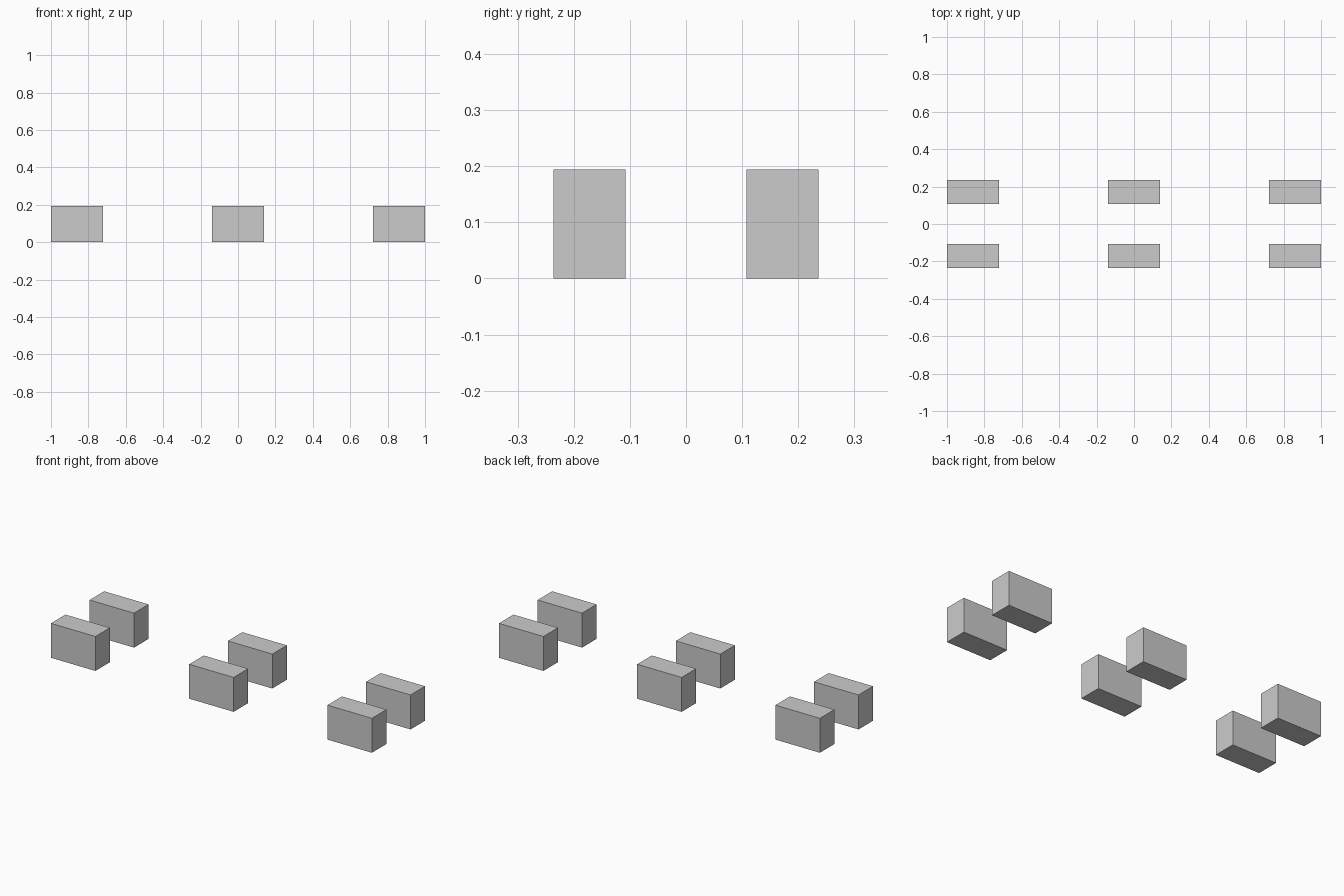
import bpy

if "Cube" in bpy.data.objects:
    bpy.data.objects.remove(bpy.data.objects["Cube"])

# Single flat grey
grey = bpy.data.materials.new("light_grey")
grey.diffuse_color = (0.6, 0.6, 0.6, 1.0)
grey.use_nodes = True
grey.node_tree.nodes["Principled BSDF"].inputs["Base Color"].default_value = grey.diffuse_color

SIZE = (0.277, 0.129, 0.194)   # block length, depth, height


def block(name, x, y):
    """A plain box standing on the ground."""
    bpy.ops.mesh.primitive_cube_add(size=1, location=(x, y, SIZE[2] / 2))
    ob = bpy.context.object
    ob.name = name
    ob.scale = SIZE
    bpy.ops.object.transform_apply(location=False, rotation=False, scale=True)
    ob.data.materials.append(grey)


# Three pairs of blocks, mirrored front to back
offset_x = 1 - SIZE[0] / 2
for column, x in (("left", -offset_x), ("middle", 0), ("right", offset_x)):
    for row, y in (("front", -0.172), ("back", 0.172)):
        block(f"{row}_{column}_block", x, y)
